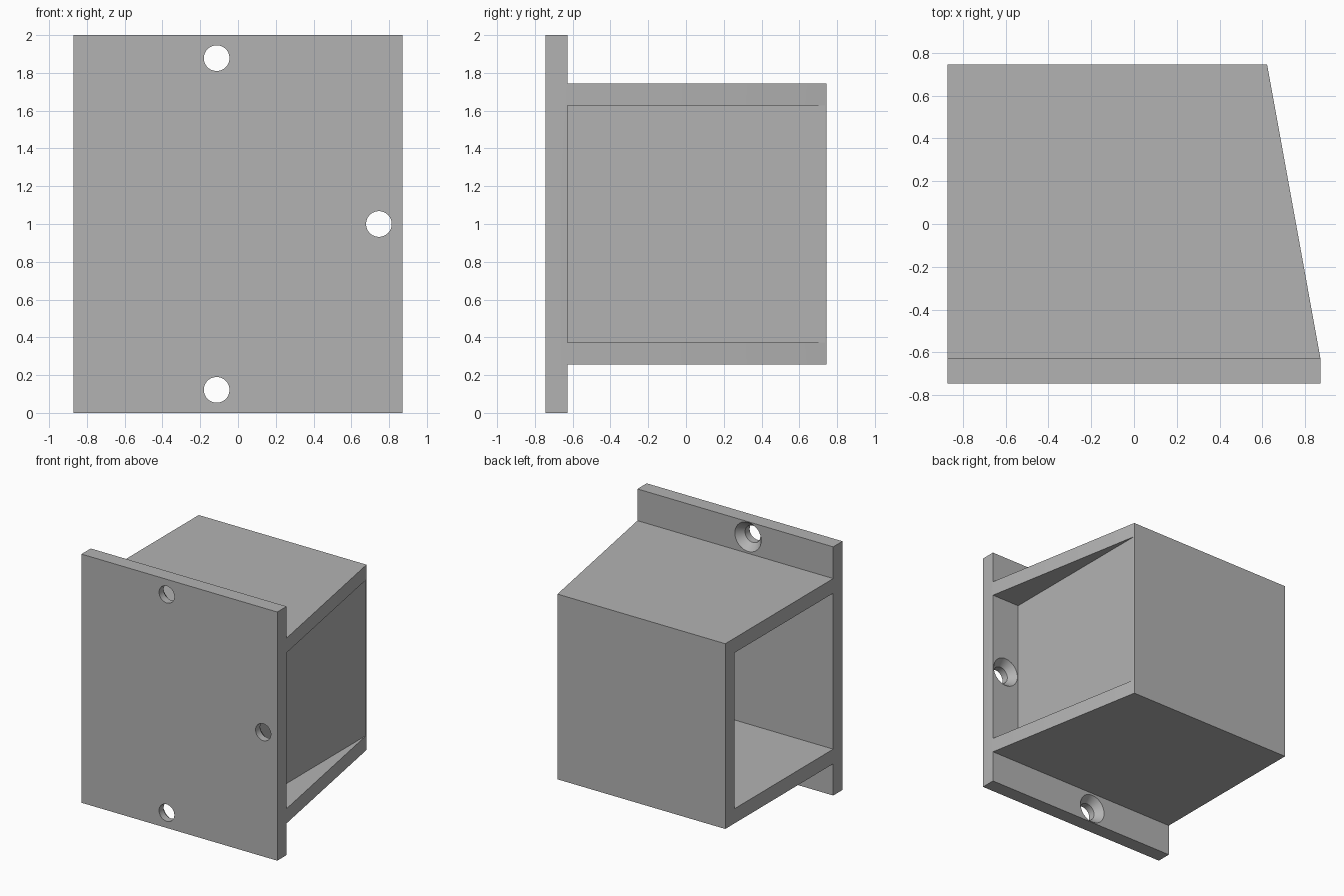
import bpy, bmesh, math
from mathutils import Matrix

cube = bpy.data.objects.get("Cube")
if cube:
    bpy.data.objects.remove(cube, do_unlink=True)

grey = bpy.data.materials.new("plain grey")
grey.use_nodes = True
colour = (0.45, 0.45, 0.45, 1)
grey.diffuse_color = colour
grey.node_tree.nodes["Principled BSDF"].inputs["Base Color"].default_value = colour

W, D = 0.871, 0.745           # half width and half depth
T = 0.118                     # wall thickness
PLATE_Y = -D + T              # rear face of the mounting plate
BACK_X = 0.622                # where the sloping side meets the back
LOW, HIGH = 0.255, 1.745      # housing bottom and top


def add_object(name, bm):
    bmesh.ops.recalc_face_normals(bm, faces=bm.faces)
    mesh = bpy.data.meshes.new(name)
    bm.to_mesh(mesh)
    bm.free()
    mesh.materials.append(grey)
    obj = bpy.data.objects.new(name, mesh)
    bpy.context.collection.objects.link(obj)
    return obj


def prism(name, outline, z0, z1):
    """Extrude an outline in plan from z0 up to z1."""
    bm = bmesh.new()
    face = bm.faces.new([bm.verts.new((x, y, z0)) for x, y in outline])
    top = bmesh.ops.extrude_face_region(bm, geom=[face])["geom"]
    bmesh.ops.translate(bm, vec=(0, 0, z1 - z0),
                        verts=[v for v in top if isinstance(v, bmesh.types.BMVert)])
    return add_object(name, bm)


def box(name, x0, x1, y0, y1, z0, z1):
    return prism(name, [(x0, y0), (x1, y0), (x1, y1), (x0, y1)], z0, z1)


def screw_hole(name, x, z):
    """Through hole with a countersink opening at the back of the plate."""
    bm = bmesh.new()
    hole, head, sink, over = 0.068, 0.117, 0.06, 0.02
    rings = []
    slope = (head - hole) / sink
    for r, y in ((hole, -D - over), (hole, PLATE_Y - sink),
                 (head + slope * over, PLATE_Y + over)):
        ring = bmesh.ops.create_circle(
            bm, segments=48, radius=r,
            matrix=Matrix.Translation((x, y, z)) @ Matrix.Rotation(math.pi / 2, 4, "X"))
        rings.append(ring["verts"])
    for a, b in zip(rings, rings[1:]):
        for i in range(len(a)):
            j = (i + 1) % len(a)
            bm.faces.new((a[i], a[j], b[j], b[i]))
    bm.faces.new(rings[0])
    bm.faces.new(rings[-1])
    return add_object(name, bm)


def combine(target, other, operation):
    mod = target.modifiers.new(operation.lower(), "BOOLEAN")
    mod.operation, mod.solver, mod.object = operation, "EXACT", other
    bpy.context.view_layer.objects.active = target
    bpy.ops.object.modifier_apply(modifier=mod.name)
    bpy.data.objects.remove(other, do_unlink=True)


# Mounting plate with its three screw holes
bracket = box("mounting_bracket", -W, W, -D, PLATE_Y, 0, 2)
for x, z in ((-0.113, 0.122), (-0.113, 1.878), (0.746, 1.0)):
    combine(bracket, screw_hole("screw_hole_cutter", x, z), "DIFFERENCE")

# Housing with a sloping side
housing = prism("housing", [(-W, PLATE_Y), (W, PLATE_Y), (BACK_X, D), (-W, D)], LOW, HIGH)

# Main cavity, open on one side, and the wedge pocket on the other
combine(housing, box("cavity_cutter", -W - 0.1, BACK_X - T, PLATE_Y - 0.1, D - T,
                     LOW + T, HIGH - T), "DIFFERENCE")
combine(housing, box("pocket_cutter", BACK_X, W + 0.1, PLATE_Y - 0.1, D - 0.01,
                     LOW + T, HIGH - T), "DIFFERENCE")
combine(bracket, housing, "UNION")

# Smooth hole walls, crisp flat panels
bpy.ops.object.select_all(action="DESELECT")
bracket.select_set(True)
bpy.context.view_layer.objects.active = bracket
bpy.ops.object.shade_smooth_by_angle(angle=math.radians(30))
